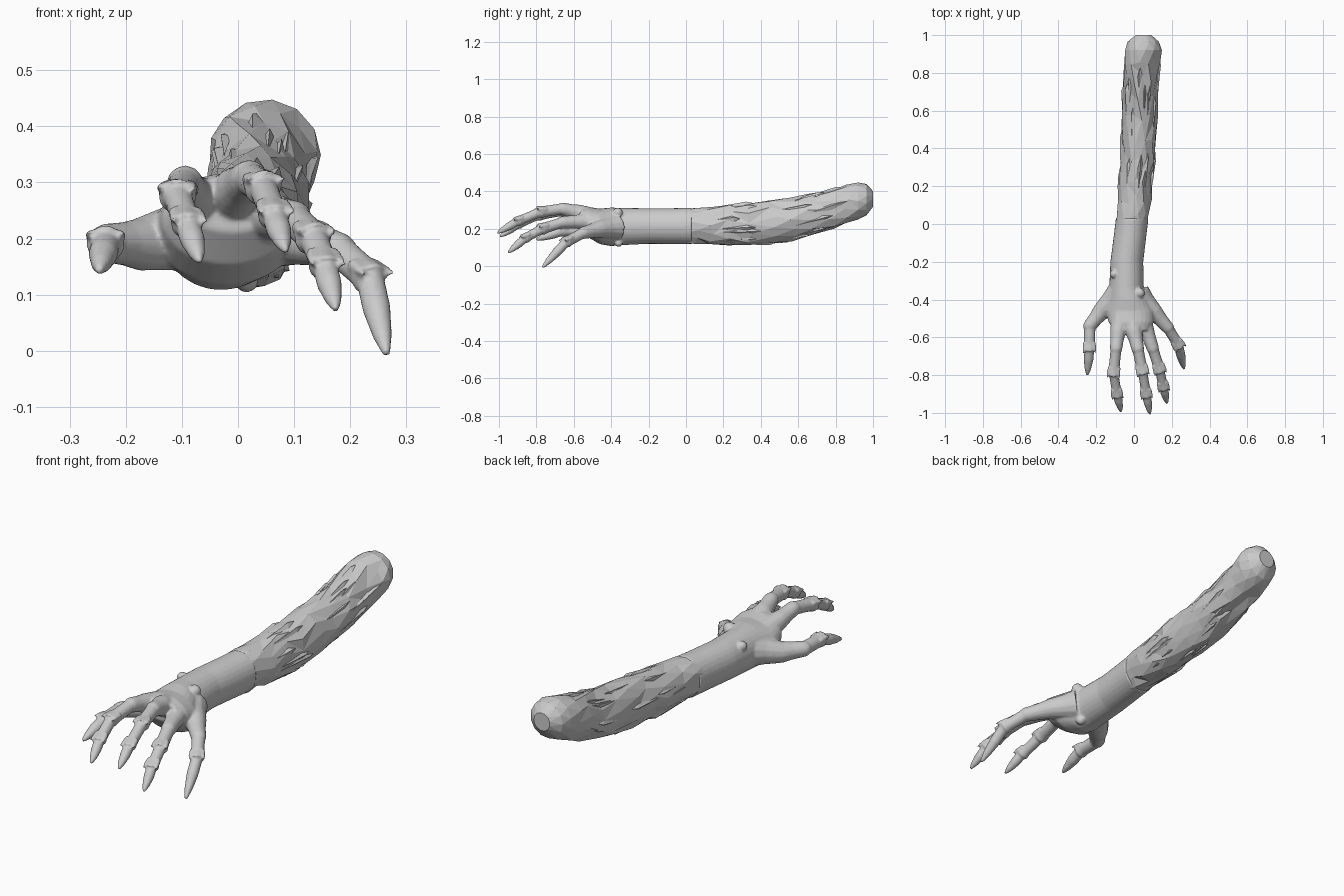
import bpy, bmesh, math, random
from mathutils import Vector

if "Cube" in bpy.data.objects:
    bpy.data.objects.remove(bpy.data.objects["Cube"])

random.seed(4)

# forearm sections: y, centre x, centre z, half width, half height
ARM = [(-0.36, -.04, .212, .092, .1), (-0.2, -.038, .215, .087, .095),
       (0, -.013, .215, .086, .096), (0.2, .01, .22, .09, .106),
       (0.4, .023, .23, .093, .119), (0.6, .03, .255, .095, .11),
       (0.8, .036, .31, .096, .107), (0.93, .05, .352, .099, .099),
       (0.97, .05, .357, .082, .082), (1.0, .05, .36, .042, .042)]


def section(y):
    for a, b in zip(ARM, ARM[1:]):
        if y <= b[0]:
            t = (y - a[0]) / (b[0] - a[0])
            return [p + (q - p) * t for p, q in zip(a, b)]
    return list(ARM[-1])


def on_arm(y, ang, lift=0.0):
    y, cx, cz, rx, rz = section(y)
    return Vector((cx + (rx + lift) * math.cos(ang), y, cz + (rz + lift) * math.sin(ang)))


def loft(bm, rings):
    """Closed skin through rings of equal length."""
    rows = [[bm.verts.new(p) for p in r] for r in rings]
    n = len(rows[0])
    for a, b in zip(rows, rows[1:]):
        for i in range(n):
            j = (i + 1) % n
            bm.faces.new((a[i], a[j], b[j], b[i]))
    bm.faces.new(rows[0][::-1])
    bm.faces.new(rows[-1])


def ellipse(y, cx, cz, rx, rz, n=28):
    return [(cx + rx * math.cos(math.tau * i / n), y, cz + rz * math.sin(math.tau * i / n))
            for i in range(n)]


def rod(bm, a, b, radii, n=14, lip=0.0):
    """Tapered round segment from a to b; lip lifts the upper far edge."""
    a, b = Vector(a), Vector(b)
    d = (b - a).normalized()
    side = d.cross(Vector((0, 0, 1))).normalized()
    up = side.cross(d)
    rings = []
    for t, r in radii:
        c = a.lerp(b, t)
        ring = []
        for i in range(n):
            s, u = math.cos(math.tau * i / n), math.sin(math.tau * i / n)
            reach = lip * max(0, u) ** 2 if t > 0.98 else 0
            ring.append(c + side * r * s + up * r * u + d * reach)
        rings.append(ring)
    loft(bm, rings)
    return d, side, up


def ball(bm, c, r):
    v = bmesh.ops.create_icosphere(bm, subdivisions=2, radius=r)['verts']
    bmesh.ops.translate(bm, verts=v, vec=c)


def finish(bm, name):
    bmesh.ops.recalc_face_normals(bm, faces=bm.faces)
    me = bpy.data.meshes.new(name)
    bm.to_mesh(me)
    bm.free()
    ob = bpy.data.objects.new(name, me)
    bpy.context.collection.objects.link(ob)
    return ob


# faceted forearm with staggered, slightly uneven rings and a blunt dome end
bm = bmesh.new()
N = 13
ys = [-0.04, .04, .13, .24, .34, .46, .56, .67, .77, .86, .92, .965, 1.0]
rings = []
for k, y in enumerate(ys):
    rough = 0.006 if 0 < k < 10 else 0
    lift0 = -0.004 if k == 0 else 0
    ring = []
    for i in range(N):
        p = on_arm(y, math.tau * (i + .5 * (k % 2)) / N, lift0 + random.uniform(-rough, rough))
        p.y += random.uniform(-.025, .025) if rough else 0
        ring.append(p)
    rings.append(ring)
loft(bm, rings)
bmesh.ops.triangulate(bm, faces=[f for f in bm.faces if len(f.verts) == 4])
finish(bm, "forearm")

# long bark-like splinters lying on the forearm
bm = bmesh.new()
for k in range(34):
    y = random.uniform(0.05, 0.66)
    L = random.uniform(.12, .24)
    a = math.tau * k / 34 * 5 + random.uniform(-.2, .2)
    w = random.uniform(.1, .18)
    tip = bm.verts.new(on_arm(y, a, -.004))
    lf = bm.verts.new(on_arm(y + L * .75, a - w, -.006))
    rt = bm.verts.new(on_arm(y + L * .7, a + w, -.006))
    top = bm.verts.new(on_arm(y + L * .8, a + w * .3, .007))
    end = bm.verts.new(on_arm(y + L, a, -.005))
    for f in ((tip, lf, top), (tip, top, rt), (lf, end, top), (rt, top, end),
              (tip, rt, lf), (lf, rt, end)):
        bm.faces.new(f)
finish(bm, "bark_splinters")

# wrist and palm
bm = bmesh.new()
loft(bm, [ellipse(*section(y)) for y in (0.03, -.05, -.12, -.2, -.28, -.34)] +
     [ellipse(-.4, -.03, .211, .108, .103), ellipse(-.46, -.02, .213, .13, .095),
      ellipse(-.52, -.015, .235, .12, .082), ellipse(-.565, -.01, .262, .09, .05)])

# digits: x, y, z, radius at every joint, ending in a claw point
DIGITS = [
    [(-.07, -.36, .21, .075), (-.17, -.46, .19, .048), (-.235, -.54, .192, .035),
     (-.236, -.66, .19, .029), (-.247, -.80, .143, 0)],
    [(-.05, -.42, .23, .07), (-.085, -.57, .275, .042), (-.095, -.66, .298, .033),
     (-.108, -.79, .275, .029), (-.09, -.90, .225, .025), (-.068, -.995, .158, 0)],
    [(-.02, -.42, .23, .07), (0, -.57, .285, .045), (.02, -.66, .307, .034),
     (.045, -.78, .29, .029), (.065, -.90, .24, .025), (.085, -1.008, .178, 0)],
    [(0, -.40, .22, .07), (.055, -.53, .24, .045), (.1, -.66, .235, .033),
     (.135, -.77, .2, .029), (.155, -.86, .15, .025), (.175, -.95, .073, 0)],
    [(.02, -.38, .21, .075), (.1, -.46, .2, .048), (.18, -.55, .178, .033),
     (.235, -.64, .13, .028), (.265, -.768, -.007, 0)]]
for joints in DIGITS:
    for k, (p, q) in enumerate(zip(joints, joints[1:])):
        a, b = Vector(p[:3]), Vector(q[:3])
        r, s = p[3], q[3]
        if k < 2:
            # fleshy root of the digit
            rod(bm, a, b, [(0, r), (.5, (r + s) * .47), (1, s)])
            ball(bm, b, s)
        elif s > 0:
            # bony segment flaring into a pointed lip
            d, side, up = rod(bm, a, b, [(-.05, r * .9), (.4, r * .87), (.8, s * 1.02), (1, s * 1.2)],
                              lip=.018)
            ball(bm, b, s)
            for sx in (-1, 1):
                root = b - d * .03 + side * sx * s * .7 + up * s * .4
                rod(bm, root, root + d * .055 + side * sx * .012 + up * .008,
                    [(0, .014), (.6, .009), (1, .003)], 8)
        else:
            # claw
            rod(bm, a, b, [(-.05, r * .9), (.4, r * .9), (.75, r * .62), (.93, r * .35), (1, .006)])

# small knobs around the wrist
for c, r in (((-.105, -.265, .275), .024), ((.03, -.365, .285), .028), ((.015, -.36, .125), .022)):
    ball(bm, c, r)
hand = finish(bm, "hand")
m = hand.modifiers.new("fuse", 'REMESH')
m.mode = 'VOXEL'
m.voxel_size = 0.0055
m.use_smooth_shade = True
m = hand.modifiers.new("soften", 'SMOOTH')
m.factor = 0.5
m.iterations = 3
